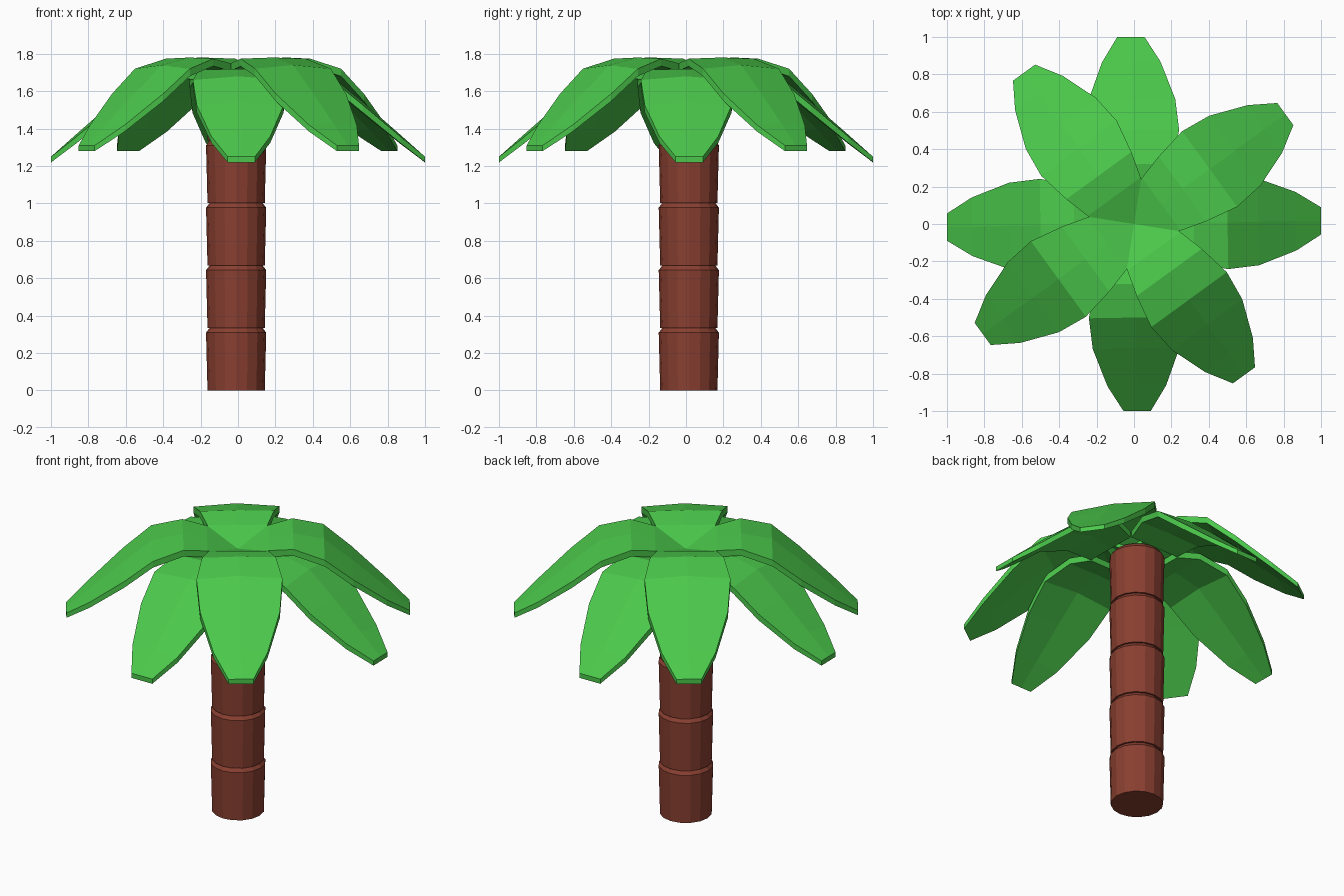
import bpy
import bmesh
import math
from mathutils import Matrix

cube = bpy.data.objects.get("Cube")
if cube:
    bpy.data.objects.remove(cube, do_unlink=True)


def make_material(name, color):
    mat = bpy.data.materials.new(name)
    mat.use_nodes = True
    mat.diffuse_color = color
    mat.node_tree.nodes["Principled BSDF"].inputs["Base Color"].default_value = color
    return mat


def loft(name, rings, mat):
    """Join closed rings of points into a capped, flat shaded solid."""
    bm = bmesh.new()
    loops = [[bm.verts.new(p) for p in ring] for ring in rings]
    n = len(loops[0])
    for a, b in zip(loops, loops[1:]):
        for i in range(n):
            j = (i + 1) % n
            bm.faces.new((a[i], a[j], b[j], b[i]))
    bm.faces.new(loops[0][::-1])
    bm.faces.new(loops[-1])
    bmesh.ops.recalc_face_normals(bm, faces=bm.faces)
    mesh = bpy.data.meshes.new(name)
    bm.to_mesh(mesh)
    bm.free()
    mesh.materials.append(mat)
    obj = bpy.data.objects.new(name, mesh)
    bpy.context.collection.objects.link(obj)
    return obj


bark = make_material("bark_brown", (0.25, 0.05, 0.03, 1))
leaf = make_material("leaf_green", (0.07, 0.58, 0.07, 1))

# Trunk: five stacked drums, each flaring upward to a bevelled lip
SIDES = 16
DRUM = 0.334
DRUM_PROFILE = [(0.153, 0), (0.161, DRUM - 0.025), (0.142, DRUM)]


def circle(radius, z):
    return [(radius * math.cos(math.tau * i / SIDES),
             radius * math.sin(math.tau * i / SIDES), z) for i in range(SIDES)]


for k in range(5):
    drum = loft(f"trunk_segment_{k + 1}", [circle(r, z) for r, z in DRUM_PROFILE], bark)
    drum.location = (-0.01, 0.015, k * DRUM)

# Frond stations: distance out, half width, height of the top, arch, thickness
FROND = [
    (0.0, 0.10, 1.68, 0.0, 0.04),
    (0.18, 0.175, 1.75, 0.0, 0.04),
    (0.32, 0.215, 1.78, 0.006, 0.04),
    (0.50, 0.25, 1.74, 0.02, 0.04),
    (0.665, 0.232, 1.605, 0.02, 0.04),
    (0.865, 0.157, 1.43, 0.012, 0.035),
    (1.0, 0.073, 1.31, 0.0, 0.03),
]


def frond_ring(r, w, z, arch, thick):
    top = [(r, -w, z - arch), (r, 0, z), (r, w, z - arch)]
    return top + [(x, y, h - thick) for x, y, h in reversed(top)]


# Two layers of four fronds; the lower ones start outside the trunk
for layer, angle, drop, stations in (("lower", 1, 0.06, FROND[1:]),
                                     ("upper", 36, 0.0, FROND)):
    for k in range(4):
        frond = loft(f"{layer}_frond_{k + 1}", [frond_ring(*s) for s in stations], leaf)
        turn = Matrix.Rotation(math.radians(angle + 90 * k), 4, "Z")
        frond.data.transform(Matrix.Translation((0, 0, -drop)) @ turn)
